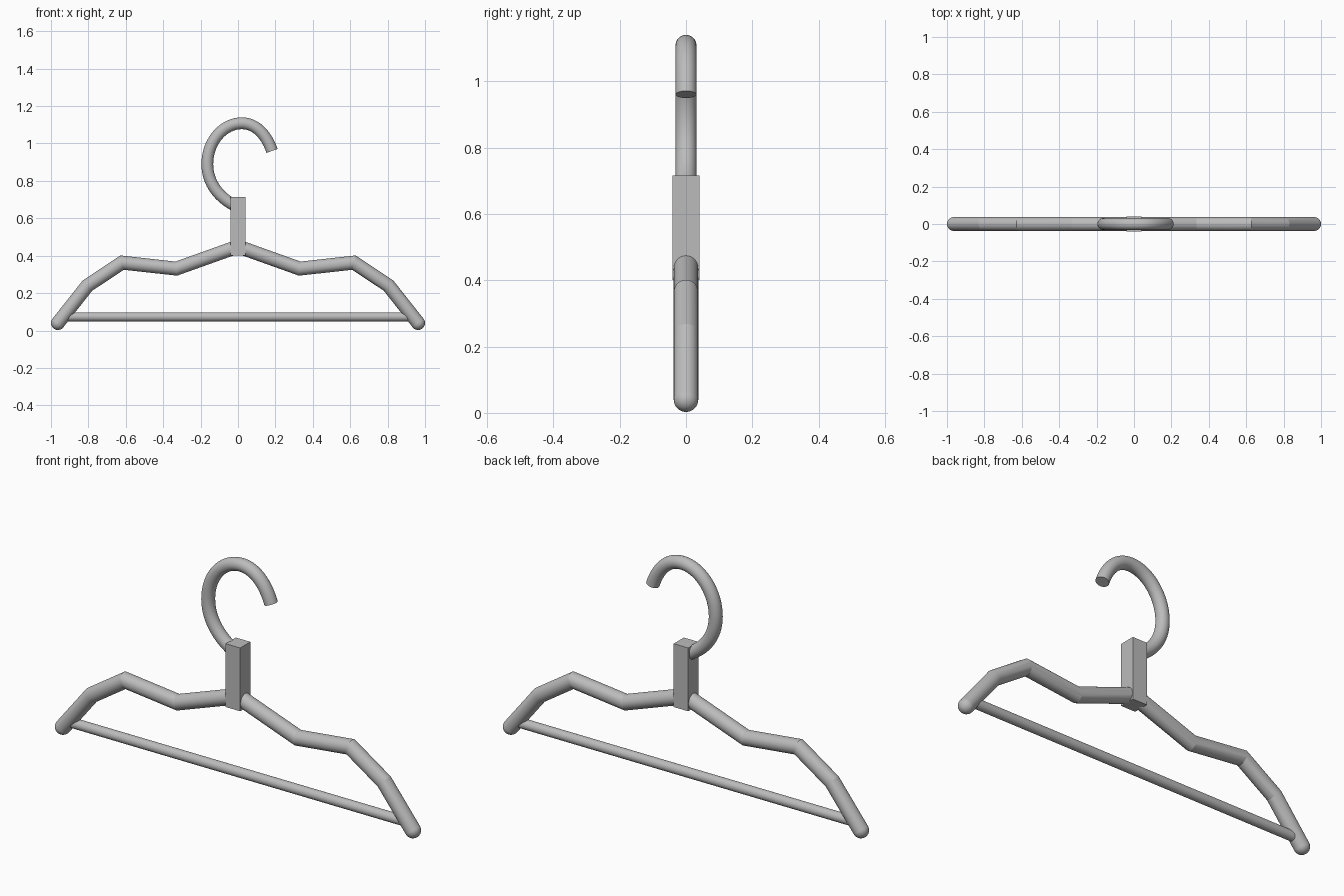
import bpy
import bmesh
import math
from mathutils import Vector
from mathutils.geometry import interpolate_bezier

cube = bpy.data.objects.get("Cube")
if cube:
    bpy.data.objects.remove(cube)

SIDES = 48
ARM_R, BAR_R, HOOK_R = 0.037, 0.024, 0.0315

grey = bpy.data.materials.new("plain grey")
grey.use_nodes = True
tone = (0.5, 0.5, 0.5, 1)
grey.diffuse_color = tone
grey.node_tree.nodes["Principled BSDF"].inputs["Base Color"].default_value = tone


def finish(name, bm, smooth=True):
    bmesh.ops.recalc_face_normals(bm, faces=bm.faces)
    mesh = bpy.data.meshes.new(name)
    bm.to_mesh(mesh)
    bm.free()
    mesh.materials.append(grey)
    obj = bpy.data.objects.new(name, mesh)
    bpy.context.collection.objects.link(obj)
    if smooth:
        bpy.ops.object.select_all(action="DESELECT")
        obj.select_set(True)
        bpy.context.view_layer.objects.active = obj
        bpy.ops.object.shade_smooth_by_angle(angle=math.radians(12))
    return obj


def tube(bm, path, radius):
    """Sweep a circle along a path in the xz plane, with mitred corners."""
    pts = [Vector((x, 0, z)) for x, z in path]
    rings = []
    for i, p in enumerate(pts):
        before = (p - pts[i - 1]).normalized() if i else None
        after = (pts[i + 1] - p).normalized() if i < len(pts) - 1 else None
        before, after = before or after, after or before
        along = (before + after).normalized()
        side = Vector((-along.z, 0, along.x)) / along.dot(after)
        rings.append([
            bm.verts.new(p + radius * (side * math.cos(a) + Vector((0, math.sin(a), 0))))
            for a in (2 * math.pi * k / SIDES for k in range(SIDES))])
    for r, s in zip(rings, rings[1:]):
        for k in range(SIDES):
            n = (k + 1) % SIDES
            bm.faces.new((r[k], r[n], s[n], s[k]))
    bm.faces.new(rings[0])
    bm.faces.new(rings[-1])


# Bent shoulder arms, mirrored about the centre
half = [(0.33, 0.331), (0.62, 0.363), (0.805, 0.24), (0.963, 0.04)]
path = [(-x, z) for x, z in reversed(half)] + [(0, 0.449)] + half
bm = bmesh.new()
tube(bm, path, ARM_R)
finish("shoulder_arms", bm)

# Rounded arm tips
for name, sign in (("left_arm_tip", 1), ("right_arm_tip", -1)):
    bm = bmesh.new()
    bmesh.ops.create_uvsphere(bm, u_segments=SIDES, v_segments=SIDES // 2, radius=ARM_R)
    bmesh.ops.translate(bm, verts=bm.verts, vec=(sign * half[-1][0], 0, half[-1][1]))
    finish(name, bm)

# Straight trouser bar
bm = bmesh.new()
tube(bm, [(-0.935, 0.073), (0.935, 0.073)], BAR_R)
finish("trouser_bar", bm)

# Square neck block
bm = bmesh.new()
bmesh.ops.create_cube(bm, size=1)
bmesh.ops.scale(bm, verts=bm.verts, vec=(0.08, 0.08, 0.315))
bmesh.ops.translate(bm, verts=bm.verts, vec=(0, 0, 0.5575))
finish("neck_block", bm, smooth=False)

# Curved hook: three Bezier spans from the neck round to the open tip
spans = [
    [(0, 0.66), (-0.09, 0.70), (-0.164, 0.78), (-0.164, 0.89)],
    [(-0.164, 0.89), (-0.164, 1.01), (-0.08, 1.108), (0.02, 1.108)],
    [(0.02, 1.108), (0.10, 1.108), (0.155, 1.04), (0.182, 0.96)],
]
hook = []
for span in spans:
    samples = interpolate_bezier(*[Vector(p) for p in span], 18)
    hook += [tuple(p) for p in samples[1 if hook else 0:]]
bm = bmesh.new()
tube(bm, hook, HOOK_R)
finish("hook", bm)
